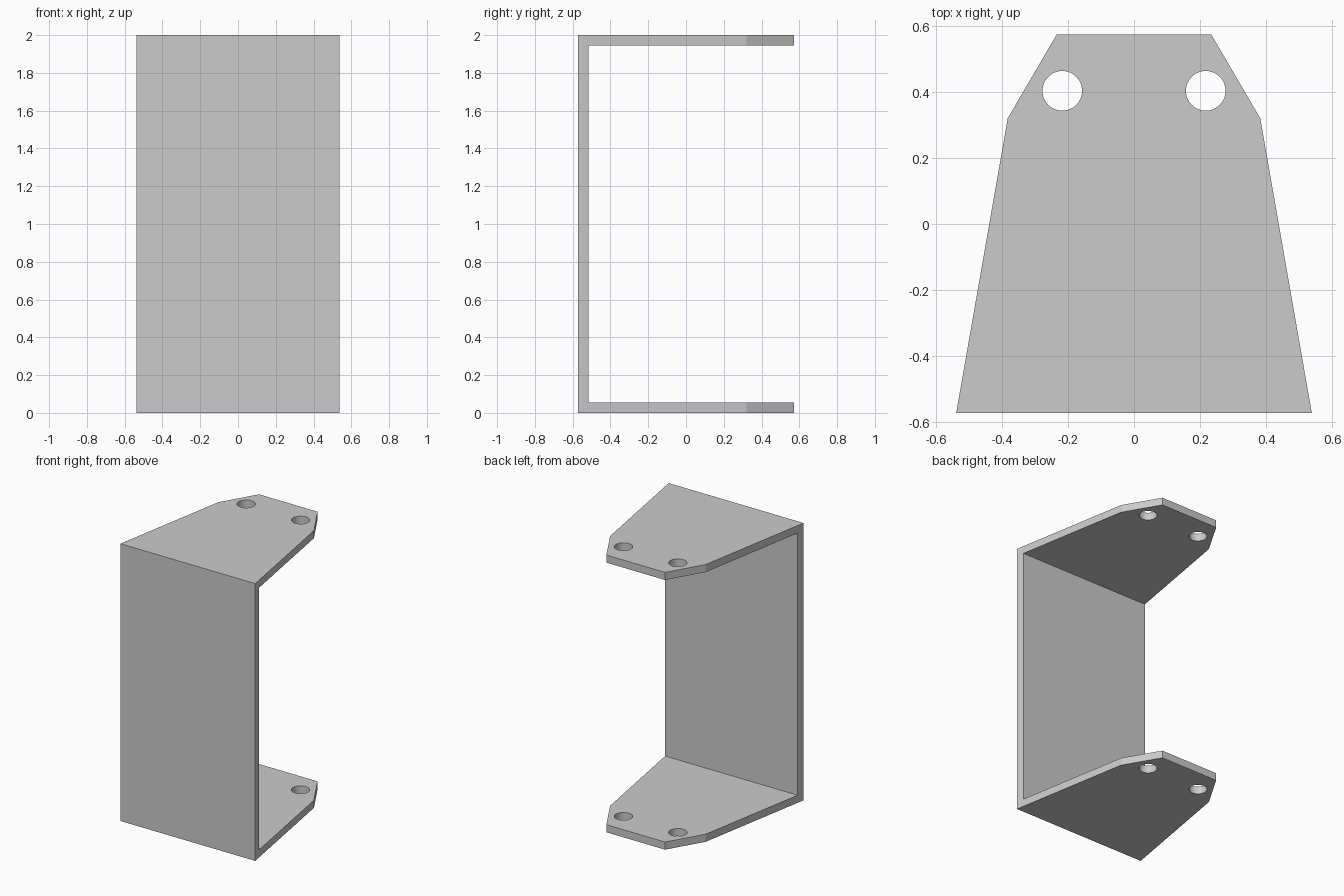
import bpy
import bmesh

# Remove the default cube
cube = bpy.data.objects.get("Cube")
if cube:
    bpy.data.objects.remove(cube, do_unlink=True)

HEIGHT = 2.0
THICK = 0.055
FRONT = -0.572
HOLE_X, HOLE_Y, HOLE_R = 0.217, 0.403, 0.06

# Plain grey metal
grey = bpy.data.materials.new("grey_metal")
grey.use_nodes = True
colour = (0.6, 0.6, 0.6, 1.0)
grey.diffuse_color = colour
grey.node_tree.nodes["Principled BSDF"].inputs["Base Color"].default_value = colour


def add_object(name, bm):
    mesh = bpy.data.meshes.new(name)
    bmesh.ops.recalc_face_normals(bm, faces=bm.faces)
    bm.to_mesh(mesh)
    bm.free()
    mesh.materials.append(grey)
    obj = bpy.data.objects.new(name, mesh)
    bpy.context.collection.objects.link(obj)
    return obj


def prism(name, outline, z0, z1):
    bm = bmesh.new()
    base = bm.faces.new([bm.verts.new((x, y, z0)) for x, y in outline])
    top = bmesh.ops.extrude_face_region(bm, geom=[base])["geom"]
    verts = [v for v in top if isinstance(v, bmesh.types.BMVert)]
    bmesh.ops.translate(bm, verts=verts, vec=(0, 0, z1 - z0))
    return add_object(name, bm)


def hole_cutter(name, x):
    bm = bmesh.new()
    bmesh.ops.create_cone(bm, cap_ends=True, segments=48, radius1=HOLE_R,
                          radius2=HOLE_R, depth=HEIGHT + 0.4)
    bmesh.ops.translate(bm, verts=bm.verts, vec=(x, HOLE_Y, HEIGHT / 2))
    return add_object(name, bm)


# Tapered bracket body with chamfered rear corners
right_half = [(0.538, FRONT), (0.382, 0.32), (0.234, 0.573)]
outline = right_half + [(-x, y) for x, y in reversed(right_half)]
bracket = prism("bracket", outline, 0, HEIGHT)

# Open space between the two flanges, and the bolt holes
inner = FRONT + THICK
cutters = [
    prism("opening_cutter", [(-1, inner), (1, inner), (1, 1), (-1, 1)],
          THICK, HEIGHT - THICK),
    hole_cutter("left_hole_cutter", HOLE_X),
    hole_cutter("right_hole_cutter", -HOLE_X),
]
for cutter in cutters:
    cutter.hide_render = True
    mod = bracket.modifiers.new(cutter.name, 'BOOLEAN')
    mod.operation = 'DIFFERENCE'
    mod.solver = 'EXACT'
    mod.object = cutter

# Bake the cuts and discard the cutters
bpy.ops.object.select_all(action='DESELECT')
bpy.context.view_layer.objects.active = bracket
bracket.select_set(True)
for cutter in cutters:
    bpy.ops.object.modifier_apply(modifier=cutter.name)
    bpy.data.objects.remove(cutter, do_unlink=True)

# Smooth hole walls, crisp plate edges
bpy.ops.object.shade_smooth_by_angle(angle=0.15)
